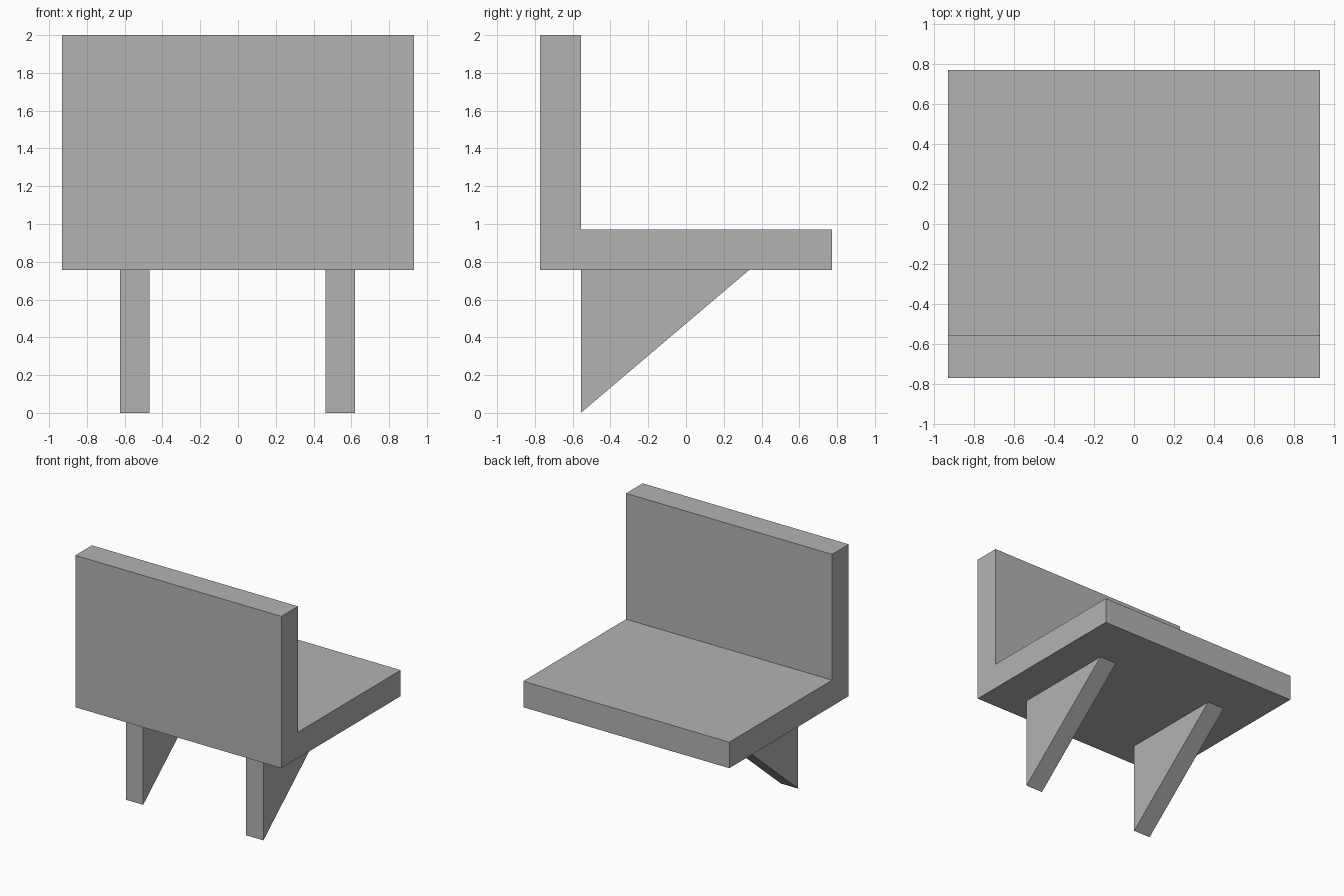
import bpy
import bmesh
from mathutils import Vector

cube = bpy.data.objects.get("Cube")
if cube:
    bpy.data.objects.remove(cube, do_unlink=True)

# Single plain grey
grey = bpy.data.materials.new("plain grey")
grey.use_nodes = True
colour = (0.45, 0.45, 0.45, 1)
grey.diffuse_color = colour
grey.node_tree.nodes["Principled BSDF"].inputs["Base Color"].default_value = colour


def extrude_profile(name, profile, x_min, x_max):
    """Sweep a closed (y, z) outline along x into a solid."""
    bm = bmesh.new()
    face = bm.faces.new([bm.verts.new((x_min, y, z)) for y, z in profile])
    swept = bmesh.ops.extrude_face_region(bm, geom=[face])["geom"]
    verts = [v for v in swept if isinstance(v, bmesh.types.BMVert)]
    bmesh.ops.translate(bm, verts=verts, vec=Vector((x_max - x_min, 0, 0)))
    bmesh.ops.recalc_face_normals(bm, faces=bm.faces)
    mesh = bpy.data.meshes.new(name)
    bm.to_mesh(mesh)
    bm.free()
    mesh.materials.append(grey)
    obj = bpy.data.objects.new(name, mesh)
    bpy.context.collection.objects.link(obj)
    return obj


HALF_WIDTH = 0.933
BACK, INNER, EDGE = -0.772, -0.557, 0.772
UNDERSIDE, SEAT_TOP, TOP = 0.757, 0.97, 2.0

# Seat and backrest in one L-shaped slab
extrude_profile("seat_and_backrest",
                [(BACK, UNDERSIDE), (EDGE, UNDERSIDE), (EDGE, SEAT_TOP),
                 (INNER, SEAT_TOP), (INNER, TOP), (BACK, TOP)],
                -HALF_WIDTH, HALF_WIDTH)

# Pair of wedge-shaped legs
leg_profile = [(INNER, 0), (0.335, UNDERSIDE), (INNER, UNDERSIDE)]
for name, x in (("right_leg", -0.547), ("left_leg", 0.542)):
    extrude_profile(name, leg_profile, x - 0.078, x + 0.078)
